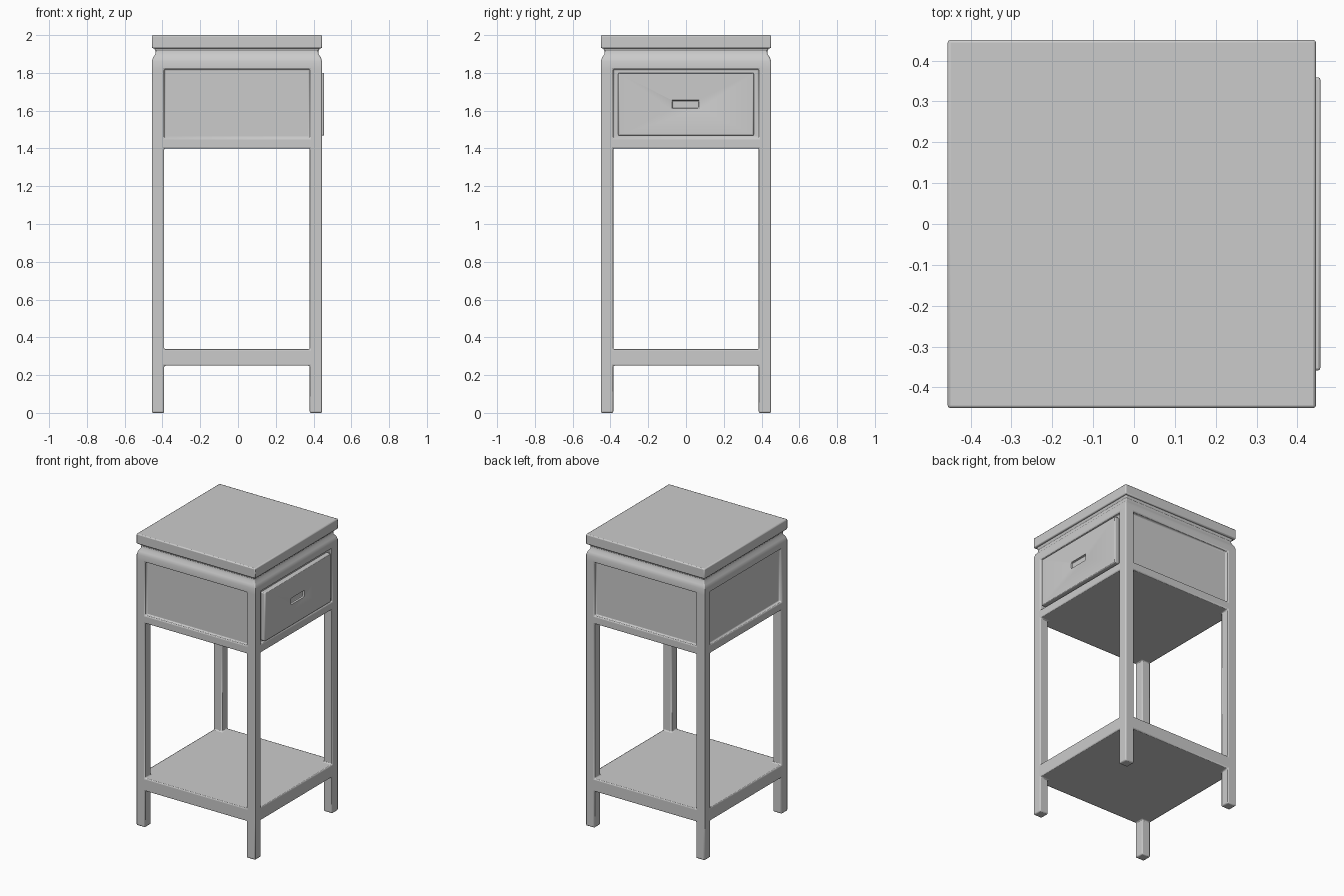
import bpy, bmesh
from mathutils import Vector

if "Cube" in bpy.data.objects:
    bpy.data.objects.remove(bpy.data.objects["Cube"])

CX = -0.0055           # body centre; the drawer front sticks out on +x
H = 0.451              # half width of the body
LEG, REC = 0.385, 0.431  # inner leg face, recessed panel face


def finish(ob, width, segments=2):
    bpy.context.view_layer.objects.active = ob
    ob.select_set(True)
    b = ob.modifiers.new("Bevel", 'BEVEL')
    b.width, b.segments = width, segments
    b.limit_method, b.angle_limit = 'ANGLE', 0.9
    bpy.ops.object.shade_smooth_by_angle(angle=0.6)
    ob.select_set(False)


def make_object(name, bm):
    bmesh.ops.recalc_face_normals(bm, faces=bm.faces)
    me = bpy.data.meshes.new(name)
    bm.to_mesh(me)
    bm.free()
    ob = bpy.data.objects.new(name, me)
    bpy.context.collection.objects.link(ob)
    return ob


def box(name, lo, hi):
    bm = bmesh.new()
    bmesh.ops.create_cube(bm, size=1)
    lo, hi = Vector(lo), Vector(hi)
    for v in bm.verts:
        v.co = (lo + hi) / 2 + v.co * (hi - lo)
    return make_object(name, bm)


# Frame: legs, shelf, panelled box and waisted neck as one solid built from grid cells
xy = [-H, -REC, -LEG, LEG, REC, H]
zs = [0, 0.25, 0.337, 1.40, 1.455, 1.82, 1.86, 1.882, 1.897, 1.915, 1.928, 1.94]
taper = {6: 1, 7: 0.985, 8: 0.96, 9: 0.955, 10: 0.97, 11: 0.97}


def solid(i, j, k):
    if not (0 <= i < 5 and 0 <= j < 5 and 0 <= k < len(zs) - 1):
        return False
    if k in (0, 2):                       # open levels: only the legs
        return i != 2 and j != 2
    if k == 4:                            # recessed panels on all four sides
        return not ((i == 2 and j in (0, 4)) or (j == 2 and i in (0, 4)))
    return True


bm = bmesh.new()
cache = {}


def vert(p):
    if p not in cache:
        s = taper.get(p[2], 1)
        cache[p] = bm.verts.new((CX + xy[p[0]] * s, xy[p[1]] * s, zs[p[2]]))
    return cache[p]


for i in range(5):
    for j in range(5):
        for k in range(len(zs) - 1):
            if not solid(i, j, k):
                continue
            for a in range(3):
                for side in (0, 1):
                    n = [i, j, k]
                    n[a] += 2 * side - 1
                    if solid(*n):
                        continue
                    quad = []
                    for u, w in ((0, 0), (1, 0), (1, 1), (0, 1)):
                        p = [i, j, k]
                        p[a] += side
                        p[(a + 1) % 3] += u
                        p[(a + 2) % 3] += w
                        quad.append(vert(tuple(p)))
                    bm.faces.new(quad)
finish(make_object("stand_frame", bm), 0.007)

# Table top
finish(box("table_top", (CX - H, -H, 1.93), (CX + H, H, 2.0)), 0.007)

# Drawer front with a cut finger slot
drawer = box("drawer_front", (CX + 0.42, -0.359, 1.468), (0.4565, 0.359, 1.8))
cutter = box("slot_cutter", (0.442, -0.072, 1.612), (0.48, 0.068, 1.654))
cutter.hide_render = True
cutter.hide_set(True)
cut = drawer.modifiers.new("Slot", 'BOOLEAN')
cut.object, cut.operation, cut.solver = cutter, 'DIFFERENCE', 'EXACT'
finish(drawer, 0.006)
